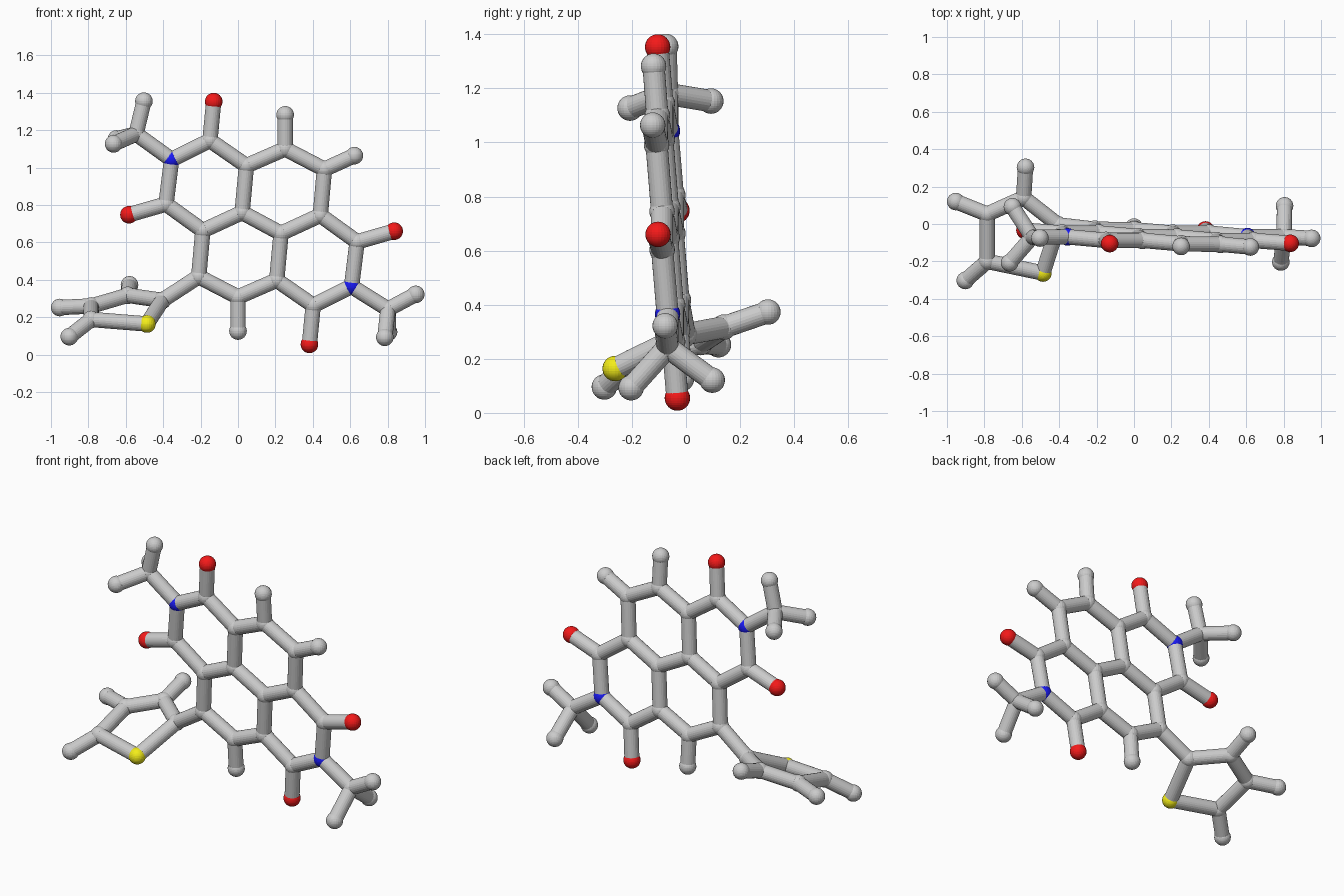
import bpy, bmesh
from itertools import combinations
from mathutils import Vector

if "Cube" in bpy.data.objects:
    bpy.data.objects.remove(bpy.data.objects["Cube"])

BALL_R, BOND_R = 0.047, 0.041


def material(name, color):
    m = bpy.data.materials.new(name)
    m.diffuse_color = (*color, 1)
    m.use_nodes = True
    m.node_tree.nodes["Principled BSDF"].inputs["Base Color"].default_value = m.diffuse_color
    return m


def ball_mesh(name, mat=None):
    me = bpy.data.meshes.new(name)
    bm = bmesh.new()
    bmesh.ops.create_uvsphere(bm, u_segments=24, v_segments=16, radius=BALL_R)
    bm.to_mesh(me)
    bm.free()
    if mat:
        me.materials.append(mat)
    return me


# One shared ball per element, one shared unit-length rod
NAMES = {'C': "carbon_ball", 'H': "hydrogen_ball", 'O': "oxygen_ball",
         'N': "nitrogen_ball", 'S': "sulfur_ball"}
MATS = {'O': material("red", (0.9, 0.01, 0.01)),
        'N': material("blue", (0.01, 0.01, 0.9)),
        'S': material("yellow", (0.9, 0.85, 0.01))}
balls = {e: ball_mesh(n, MATS.get(e)) for e, n in NAMES.items()}
rod = bpy.data.meshes.new("bond_rod")
bm = bmesh.new()
bmesh.ops.create_cone(bm, cap_ends=True, segments=24,
                      radius1=BOND_R, radius2=BOND_R, depth=1)
bm.to_mesh(rod)
bm.free()


def on_plane(x, z):
    """Point on the slightly tilted plane of the fused rings."""
    return Vector((x, -0.007 - 0.054 * x - 0.0775 * z, z))


# Half of the fused-ring core; the other half is its half-turn about the centre
half_core = [
    ('O', -.13, 1.353), ('C', -.15, 1.145), ('N', -.355, 1.043),
    ('C', -.385, .805), ('O', -.583, .748), ('C', -.188, .663),
    ('C', -.21, .417), ('C', 0, .308), ('H', 0, .126),
    ('C', .045, 1.01), ('C', .022, .76)]
CX, CZ = 0.126, 0.704
atoms = []
for e, x, z in half_core:
    atoms.append((e, on_plane(x, z)))
    atoms.append((e, on_plane(2 * CX - x, 2 * CZ - z)))

# Outer end of the right ring, two methyl groups, and the five-sided sulfur ring
atoms.append(('H', on_plane(.622, 1.064)))
for e, *p in [
        ('C', -.545, -.07, 1.18), ('H', -.503, -.075, 1.355),
        ('H', -.665, -.207, 1.127), ('H', -.65, .092, 1.153),
        ('C', .802, -.068, .243), ('H', .95, -.077, .322),
        ('H', .785, -.203, .093), ('H', .805, .097, .121),
        ('C', -.405, -.005, .29), ('S', -.487, -.262, .164),
        ('C', -.785, -.20, .188), ('H', -.902, -.302, .096),
        ('C', -.785, .053, .26), ('H', -.953, .12, .252),
        ('C', -.59, .14, .317), ('H', -.58, .303, .373)]:
    atoms.append((e, Vector(p)))


def place(name, mesh, loc):
    ob = bpy.data.objects.new(name, mesh)
    ob.location = loc
    bpy.context.collection.objects.link(ob)
    return ob


for e, p in atoms:
    place(NAMES[e], balls[e], p)

# Bonds join every neighbouring pair of balls (sulfur reaches further)
for (e1, a), (e2, b) in combinations(atoms, 2):
    d = b - a
    if d.length < (0.33 if 'S' in (e1, e2) else 0.28):
        ob = place("bond", rod, (a + b) / 2)
        ob.rotation_euler = d.to_track_quat('Z', 'Y').to_euler()
        ob.scale.z = d.length
